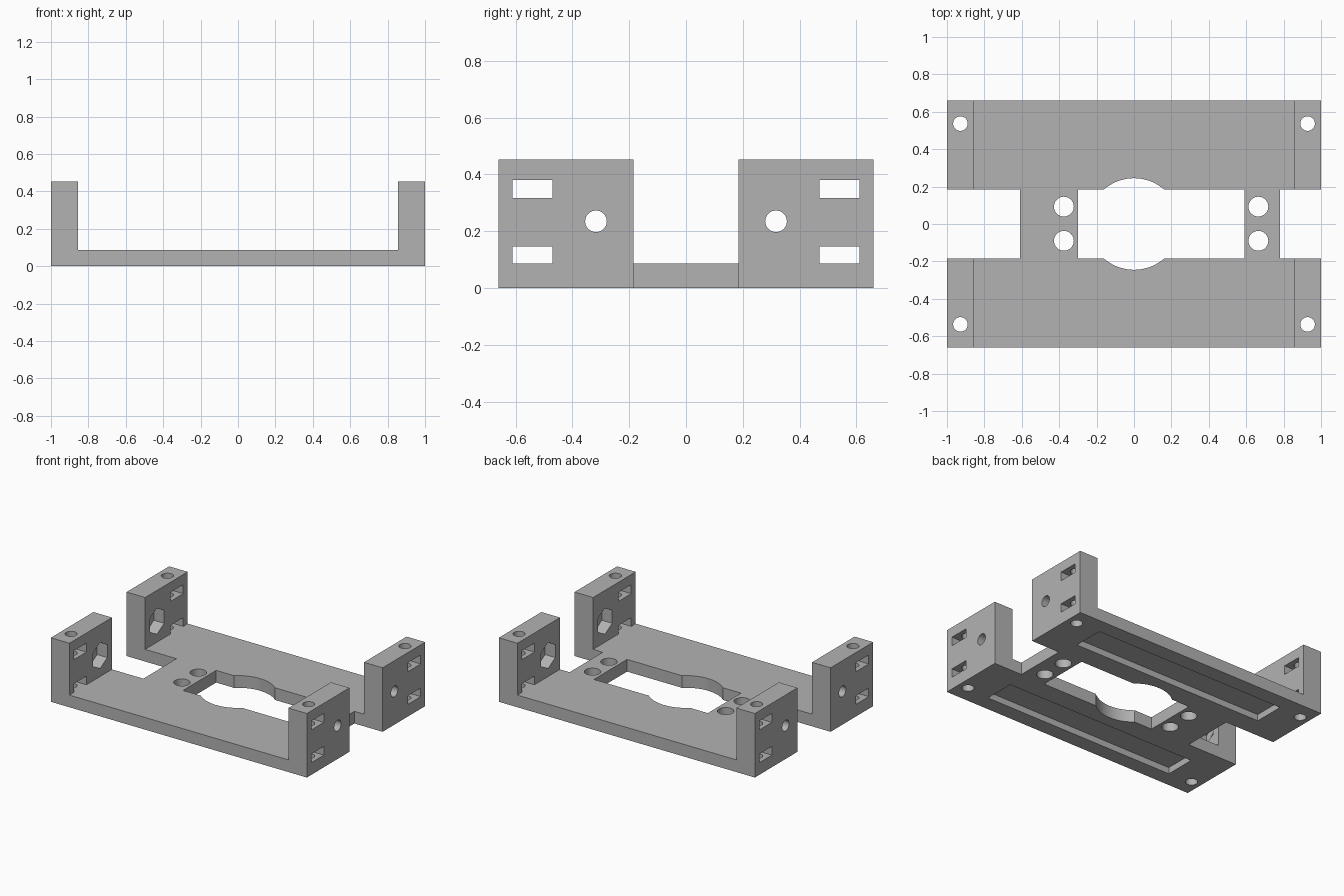
import bpy
import bmesh
from math import pi
from mathutils import Matrix, Vector

if "Cube" in bpy.data.objects:
    bpy.data.objects.remove(bpy.data.objects["Cube"])

# Overall dimensions
HALF_X, HALF_Y = 1.0, 0.66
PLATE, HEIGHT, POST = 0.086, 0.452, 0.855
GAP = 0.185

grey = bpy.data.materials.new("plain_grey")
grey.use_nodes = True
colour = (0.45, 0.45, 0.45, 1)
grey.diffuse_color = colour
grey.node_tree.nodes["Principled BSDF"].inputs["Base Color"].default_value = colour


def make_object(name, bm):
    bmesh.ops.recalc_face_normals(bm, faces=bm.faces)
    mesh = bpy.data.meshes.new(name)
    bm.to_mesh(mesh)
    bm.free()
    mesh.materials.append(grey)
    obj = bpy.data.objects.new(name, mesh)
    bpy.context.collection.objects.link(obj)
    return obj


def cut(bm):
    """Subtract a solid from the bracket and discard the cutter."""
    cutter = make_object("cutter", bm)
    cutter.hide_render = True
    mod = bracket.modifiers.new("cut", 'BOOLEAN')
    mod.operation, mod.solver, mod.object = 'DIFFERENCE', 'EXACT', cutter
    bpy.context.view_layer.objects.active = bracket
    bpy.ops.object.modifier_apply(modifier=mod.name)
    bpy.data.objects.remove(cutter)


def cut_box(x, y, z):
    """Cut a box given by its three (low, high) ranges."""
    bm = bmesh.new()
    size = [b - a for a, b in (x, y, z)]
    middle = [(a + b) / 2 for a, b in (x, y, z)]
    bmesh.ops.create_cube(bm, size=1, matrix=Matrix.Translation(middle) @ Matrix.Diagonal((*size, 1)))
    cut(bm)


def cut_round(centre, radius, length, axis='Z', sides=40):
    """Cut a cylinder or a six-sided prism along an axis."""
    bm = bmesh.new()
    turn = Matrix.Rotation(pi / 2, 4, 'Y') if axis == 'X' else Matrix.Identity(4)
    bmesh.ops.create_cone(bm, cap_ends=True, segments=sides, radius1=radius, radius2=radius, depth=length)
    if sides == 6:
        # Stand the prism on a corner, whichever way it was generated
        first = max(bm.verts, key=lambda v: v.co.x)
        if first.co.x < radius * 0.95:
            bmesh.ops.rotate(bm, verts=bm.verts, matrix=Matrix.Rotation(pi / 6, 3, 'Z'))
    bmesh.ops.transform(bm, verts=bm.verts, matrix=Matrix.Translation(centre) @ turn)
    cut(bm)


# U-shaped body: side profile pulled through the depth
half = [(HALF_X, 0), (HALF_X, HEIGHT), (POST, HEIGHT), (POST, PLATE)]
profile = half + [(-x, z) for x, z in reversed(half)]
body = bmesh.new()
face = body.faces.new([body.verts.new((x, -HALF_Y, z)) for x, z in profile])
pulled = bmesh.ops.extrude_face_region(body, geom=[face])["geom"]
bmesh.ops.translate(body, vec=Vector((0, 2 * HALF_Y, 0)),
                    verts=[v for v in pulled if isinstance(v, bmesh.types.BMVert)])
bracket = make_object("mounting_bracket", body)

# End notches and central opening with a round widening
for span in ((-1.1, -0.61), (0.78, 1.1), (-0.3, 0.59)):
    cut_box(span, (-GAP, GAP), (-0.1, 0.6))
cut_round((0, 0, 0), 0.245, 0.5, sides=64)

# Paired holes in the two cross webs
for x in (-0.375, 0.665):
    for y in (-0.09, 0.093):
        cut_round((x, y, 0), 0.053, 0.5)

for sy in (-1, 1):
    # Shallow groove on the underside
    cut_box((-0.75, 0.75), sorted((sy * 0.33, sy * 0.55)), (-0.1, 0.045))
    for sx in (-1, 1):
        # Strap windows through each post
        for z in ((PLATE, 0.147), (0.317, 0.38)):
            cut_box(sorted((sx * 0.8, sx * 1.1)), sorted((sy * 0.47, sy * 0.61)), z)
        # Bolt hole with a nut pocket on the inner side
        cut_round((sx * 0.95, sy * 0.317, 0.235), 0.038, 0.4, 'X')
        cut_round((sx * POST, sy * 0.317, 0.235), 0.092, 0.16, 'X', 6)
        # Upright hole at each corner
        cut_round((sx * 0.928, sy * 0.537, 0.2), 0.039, 1.0)

# Smooth the round holes, keep the edges crisp
bpy.ops.object.select_all(action='DESELECT')
bracket.select_set(True)
bpy.context.view_layer.objects.active = bracket
bpy.ops.object.shade_smooth_by_angle(angle=pi / 6)
